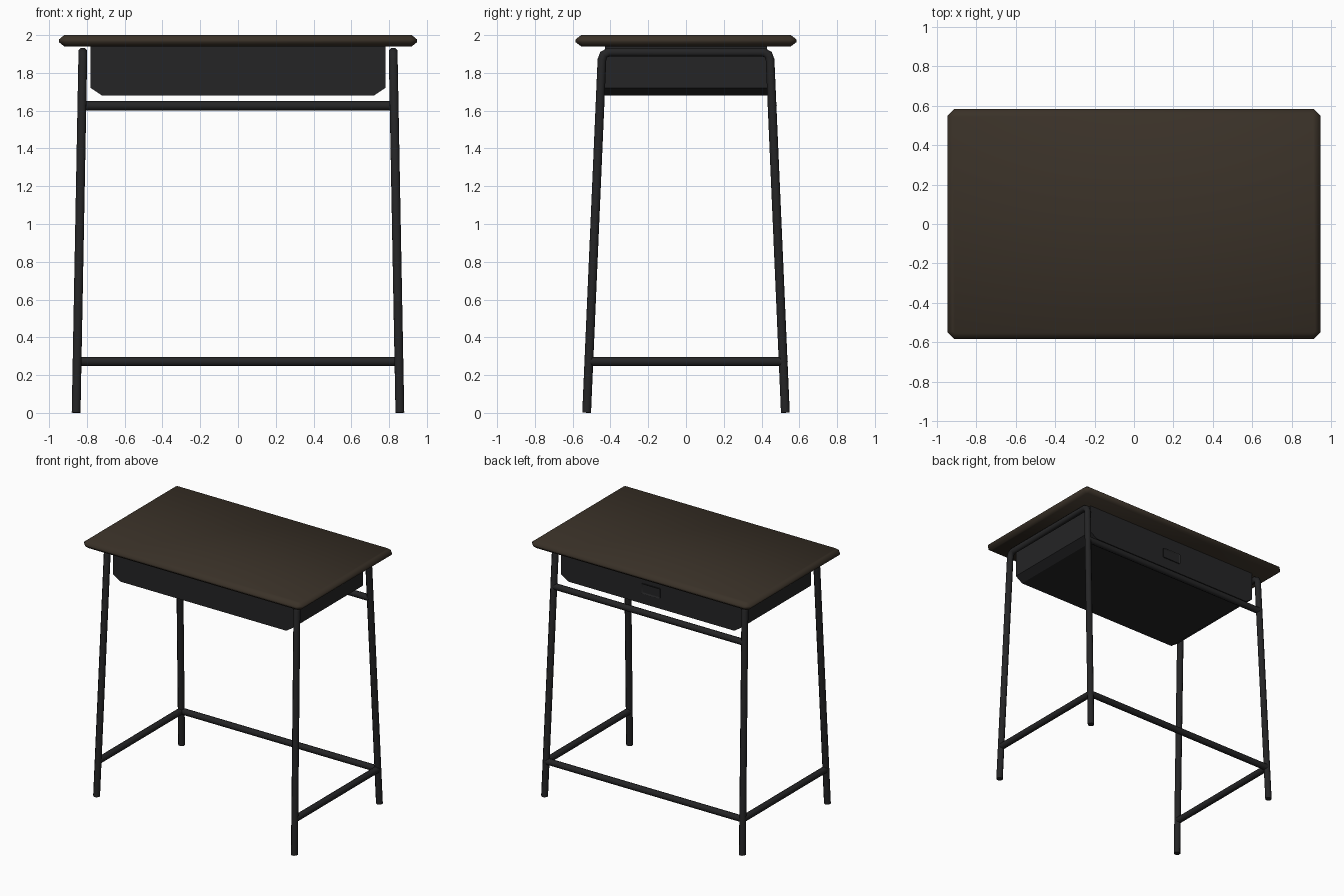
import bpy, bmesh

if "Cube" in bpy.data.objects:
    bpy.data.objects.remove(bpy.data.objects["Cube"])


def material(name, rgb):
    m = bpy.data.materials.new(name)
    m.diffuse_color = (*rgb, 1)
    m.use_nodes = True
    m.node_tree.nodes["Principled BSDF"].inputs["Base Color"].default_value = m.diffuse_color
    return m


WOOD = material("dark brown wood", (0.042, 0.031, 0.021))
METAL = material("black metal", (0.018, 0.018, 0.019))


def finish(obj, mat, angle=0.6):
    obj.data.materials.clear()
    obj.data.materials.append(mat)
    bpy.ops.object.select_all(action='DESELECT')
    obj.select_set(True)
    bpy.context.view_layer.objects.active = obj
    bpy.ops.object.shade_smooth_by_angle(angle=angle)


def loft(name, rings, mat, angle=0.6):
    """Skin equal-length rings of points and cap both ends."""
    bm = bmesh.new()
    loops = [[bm.verts.new(p) for p in ring] for ring in rings]
    n = len(loops[0])
    for a, b in zip(loops, loops[1:]):
        for i in range(n):
            j = (i + 1) % n
            bm.faces.new((a[i], a[j], b[j], b[i]))
    bm.faces.new(loops[0][::-1])
    bm.faces.new(loops[-1])
    bmesh.ops.recalc_face_normals(bm, faces=bm.faces)
    me = bpy.data.meshes.new(name)
    bm.to_mesh(me)
    bm.free()
    obj = bpy.data.objects.new(name, me)
    bpy.context.collection.objects.link(obj)
    finish(obj, mat, angle)
    return obj


def tube(name, points, radius=0.025):
    """Round bar along a path, turned into a mesh."""
    cu = bpy.data.curves.new(name, 'CURVE')
    cu.dimensions = '3D'
    cu.bevel_depth = radius
    cu.bevel_resolution = 2
    cu.use_fill_caps = True
    sp = cu.splines.new('POLY')
    sp.points.add(len(points) - 1)
    for p, co in zip(sp.points, points):
        p.co = (*co, 1)
    obj = bpy.data.objects.new(name, cu)
    bpy.context.collection.objects.link(obj)
    bpy.ops.object.select_all(action='DESELECT')
    obj.select_set(True)
    bpy.context.view_layer.objects.active = obj
    bpy.ops.object.convert(target='MESH')
    finish(bpy.context.view_layer.objects.active, METAL, 0.9)


def chamfered_rect(hx, hy, c, z):
    return [(hx - c, -hy, z), (hx, -hy + c, z), (hx, hy - c, z), (hx - c, hy, z),
            (-hx + c, hy, z), (-hx, hy - c, z), (-hx, -hy + c, z), (-hx + c, -hy, z)]


# Tabletop with pointed rim and clipped corners
loft("tabletop", [chamfered_rect(0.92, 0.555, 0.01, 1.94),
                  chamfered_rect(0.948, 0.585, 0.035, 1.963),
                  chamfered_rect(0.948, 0.585, 0.035, 1.977),
                  chamfered_rect(0.92, 0.555, 0.01, 2.0)], WOOD, 0.9)

# Storage box with clipped lower corners
profile = [(-0.78, 1.942), (-0.78, 1.72), (-0.72, 1.68),
           (0.72, 1.68), (0.78, 1.72), (0.78, 1.942)]
loft("storage_box", [[(x, y, z) for x, z in profile] for y in (-0.43, 0.43)], METAL, 0.3)

# Small label holder on the back of the box
holder = loft("label_holder", [chamfered_rect(0.08, 0.04, 0.005, z) for z in (0, 0.008)], METAL, 0.3)
bm = bmesh.new()
bm.from_mesh(holder.data)
face = max(bm.faces, key=lambda f: f.calc_center_median().z)
bmesh.ops.inset_individual(bm, faces=[face], thickness=0.01, depth=-0.006)
bm.to_mesh(holder.data)
bm.free()
holder.rotation_euler = (-1.5707963, 0, 0)
holder.location = (0, 0.429, 1.80)


def leg_at(z):
    """Centre of a splayed leg at a height."""
    t = z / 1.87
    return 0.857 - 0.035 * t, 0.526 - 0.081 * t


# Bent side frames (two legs and a top bar each) and low side bars
for side, s in (("left", -1), ("right", 1)):
    half = [(s * 0.857, 0.526, 0.001), (s * 0.822, 0.445, 1.87),
            (s * 0.822, 0.436, 1.896), (s * 0.822, 0.41, 1.91)]
    front = [(x, -y, z) for x, y, z in half]
    tube(side + "_leg_frame", front + half[::-1])
    x, y = leg_at(0.272)
    tube(side + "_low_bar", [(s * x, -y, 0.272), (s * x, y, 0.272)])

# Long bars between the back legs
for name, z in (("back_low_bar", 0.272), ("back_high_bar", 1.626)):
    x, y = leg_at(z)
    tube(name, [(-x, y, z), (x, y, z)])
